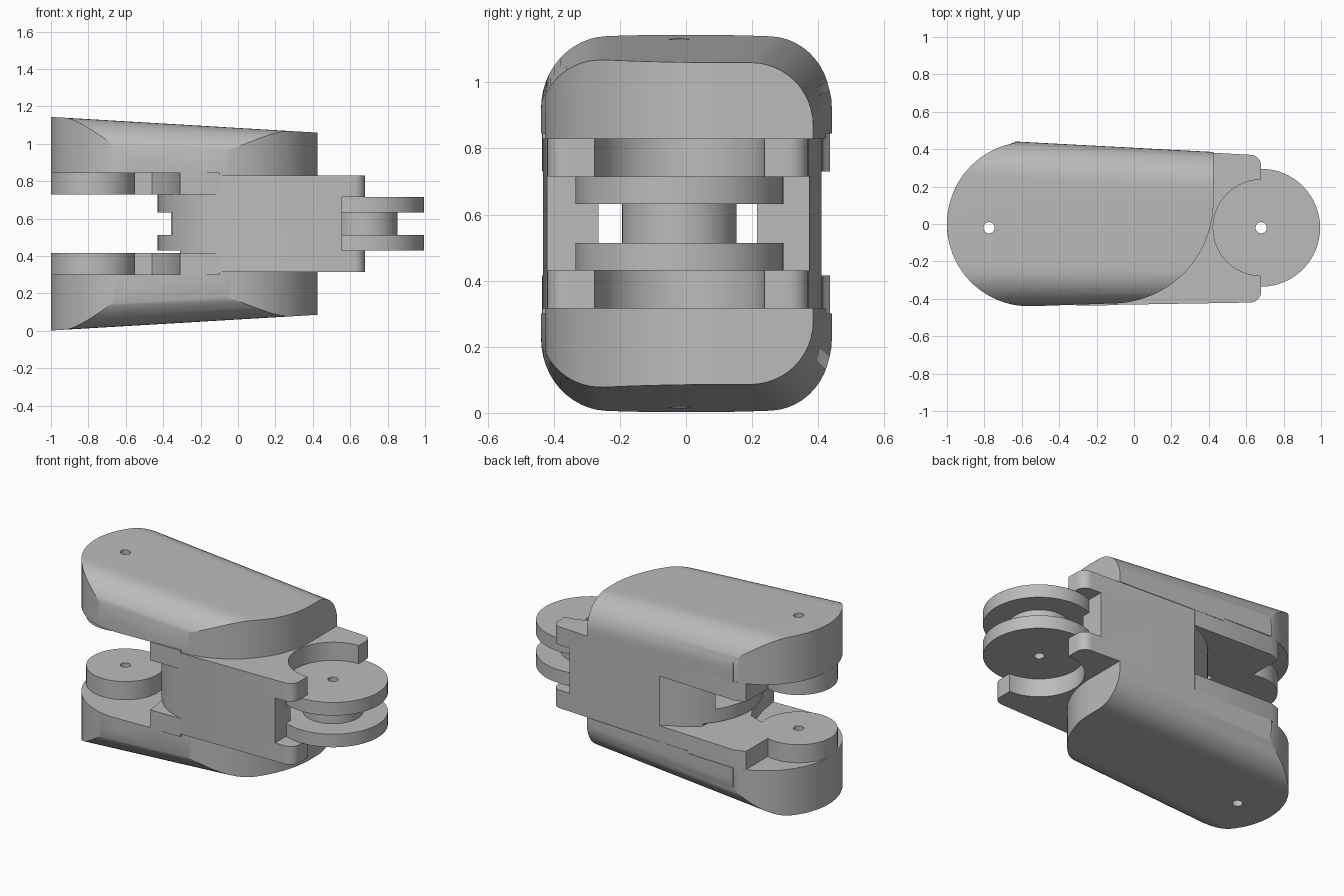
import bpy, bmesh, math

if "Cube" in bpy.data.objects:
    bpy.data.objects.remove(bpy.data.objects["Cube"])

TOP = 1.146                      # full height, the part is symmetric about TOP / 2
HINGES = [(-0.775, -0.02), (0.68, -0.02)]

grey = bpy.data.materials.new("plain grey")
grey.diffuse_color = (0.5, 0.5, 0.5, 1)
grey.use_nodes = True
grey.node_tree.nodes["Principled BSDF"].inputs["Base Color"].default_value = grey.diffuse_color


def arc(cx, cy, r, a0, a1, n=24):
    """Points on an arc, angles in degrees."""
    return [(cx + r * math.cos(math.radians(a0 + (a1 - a0) * i / n)),
             cy + r * math.sin(math.radians(a0 + (a1 - a0) * i / n))) for i in range(n + 1)]


def loft(name, ring_a, ring_b):
    """Closed solid between two matching rings of 3D points."""
    bm = bmesh.new()
    a = [bm.verts.new(p) for p in ring_a]
    b = [bm.verts.new(p) for p in ring_b]
    bm.faces.new(a)
    bm.faces.new(b)
    for i in range(len(a)):
        j = (i + 1) % len(a)
        bm.faces.new((a[i], a[j], b[j], b[i]))
    bmesh.ops.recalc_face_normals(bm, faces=bm.faces)
    me = bpy.data.meshes.new(name)
    bm.to_mesh(me)
    bm.free()
    me.materials.append(grey)
    ob = bpy.data.objects.new(name, me)
    bpy.context.collection.objects.link(ob)
    return ob


def prism(name, outline, z0, z1):
    return loft(name, [(x, y, z0) for x, y in outline], [(x, y, z1) for x, y in outline])


def disc(name, centre, r, z0, z1, n=64):
    return prism(name, arc(*centre, r, 0, 360, n)[:-1], z0, z1)


def box(name, x0, x1, y0, y1, z0, z1):
    return prism(name, [(x0, y0), (x1, y0), (x1, y1), (x0, y1)], z0, z1)


def apply_bool(ob, cutter, op="DIFFERENCE"):
    """Apply a boolean and throw the cutter away."""
    m = ob.modifiers.new("bool", "BOOLEAN")
    m.operation, m.solver, m.object = op, "EXACT", cutter
    bpy.context.view_layer.objects.active = ob
    bpy.ops.object.modifier_apply(modifier=m.name)
    bpy.data.objects.remove(cutter)


def levels(z0, z1):
    """A height range in the upper half and its mirror in the lower half."""
    return [("upper", z0, z1), ("lower", TOP - z1, TOP - z0)]


def section(x, y0, y1, z1, r):
    """Rounded rectangle across the part."""
    z0 = TOP - z1
    pts = (arc(y1 - r, z1 - r, r, 0, 90, 12) + arc(y0 + r, z1 - r, r, 90, 180, 12)
           + arc(y0 + r, z0 + r, r, 180, 270, 12) + arc(y1 - r, z0 + r, r, 270, 360, 12))
    return [(x, y, z) for y, z in pts]


# Outer shells: tapered rounded bar trimmed to the plan outline
shell_plan = (arc(-0.56, 0, 0.44, 100, 270, 40) + arc(-0.12, 0.12, 0.545, 270, 360, 32)
              + [(0.425, 0.5), (-0.64, 0.5)])
for side, z0, z1 in levels(0.83, 1.3):
    shell = loft(side + "_shell", section(-1.05, -0.44, 0.463, 1.147, 0.2),
                 section(0.425, -0.435, 0.385, 1.06, 0.19))
    apply_bool(shell, prism("trim", shell_plan, z0, z1), "INTERSECT")
    c0, c1 = (0.8, 0.845) if side == "upper" else (TOP - 0.845, TOP - 0.8)
    apply_bool(shell, box("clearance", -1.2, -0.31, -0.6, 0.6, c0, c1))
    apply_bool(shell, disc("pin_hole", HINGES[0], 0.03, -0.2, 1.4, 24))

# Central body: rounded nose, straight sides, softened fork tips
body_plan = (arc(-0.01, -0.02, 0.42, 110, 250, 40) + [(-0.1, -0.432)]
             + arc(0.62, -0.36, 0.06, 270, 360, 8) + arc(0.62, 0.31, 0.06, 0, 90, 8)
             + [(-0.1, 0.41)])
body = prism("central_body", body_plan, TOP - 0.83, 0.83)
apply_bool(body, box("disc_gap", 0.555, 1, -1, 1, TOP - 0.715, 0.715))
apply_bool(body, box("cord_slot", -1, 1, -0.265, 0.215, TOP - 0.632, 0.632))
for side, z0, z1 in levels(0.715, 0.9):
    apply_bool(body, disc("fork_recess", HINGES[1], 0.257, z0, z1))
    # Keep the nose clear of the hinge plates
    apply_bool(body, box("nose_clearance", -1, -0.31, -1, 1, z0 + 0.015, z1))

# Stop plates joining body and bosses on the back side
plate_plan = [(-0.71, 0.1), (-0.71, 0.413), (-0.64, 0.436), (-0.1, 0.412), (-0.1, -0.434),
              (-0.31, -0.436), (-0.33, -0.3), (-0.38, -0.12), (-0.46, 0.0), (-0.6, 0.05)]
for side, z0, z1 in levels(0.73, 0.83):
    e0, e1 = (z0, 0.846) if side == "upper" else (TOP - 0.846, z1)
    plate = prism(side + "_stop_plate", plate_plan, e0, e1)
    # Hinge boss under each shell
    apply_bool(plate, disc("boss", HINGES[0], 0.225, e0, e1), "UNION")
    apply_bool(plate, disc("pin_hole", HINGES[0], 0.03, -0.2, 1.4, 24))

# Front knuckle: two discs with a narrow hub between
for side, z0, z1 in levels(0.632, 0.715):
    knuckle = disc(side + "_knuckle_disc", HINGES[1], 0.315, z0, z1)
    apply_bool(knuckle, disc("pin_hole", HINGES[1], 0.03, -0.2, 1.4, 24))
hub = disc("knuckle_hub", HINGES[1], 0.173, TOP - 0.632, 0.632)
apply_bool(hub, disc("pin_hole", HINGES[1], 0.03, -0.2, 1.4, 24))

# Smooth the curved faces, keep the edges sharp
for ob in bpy.context.scene.objects:
    bpy.ops.object.select_all(action="DESELECT")
    ob.select_set(True)
    bpy.context.view_layer.objects.active = ob
    bpy.ops.object.shade_smooth_by_angle(angle=math.radians(25))
